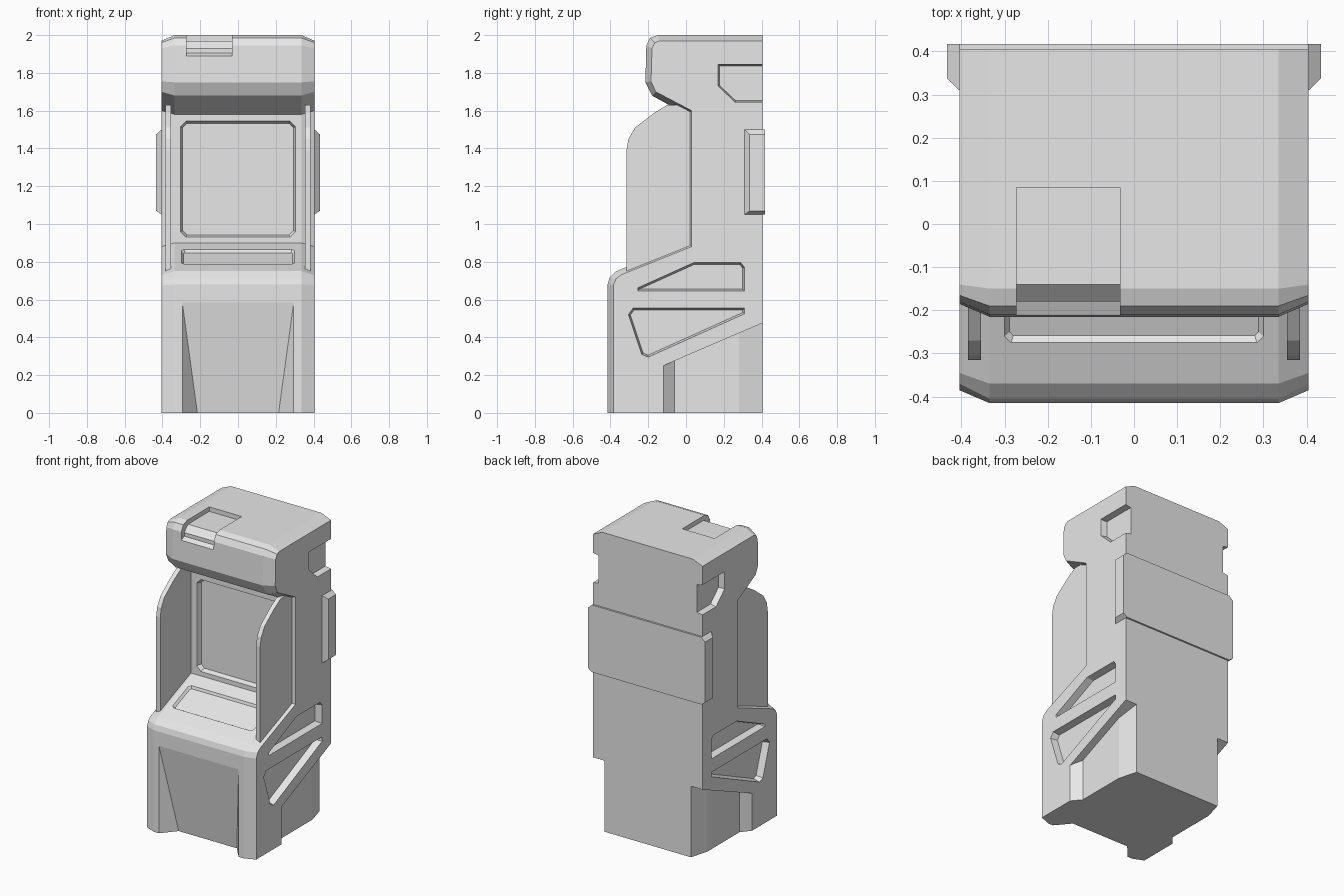
import bpy, bmesh
from mathutils import Vector

cube = bpy.data.objects.get("Cube")
if cube:
    bpy.data.objects.remove(cube, do_unlink=True)

grey = bpy.data.materials.new("cabinet_grey")
grey.use_nodes = True
grey.diffuse_color = (0.8, 0.8, 0.8, 1)
grey.node_tree.nodes["Principled BSDF"].inputs["Base Color"].default_value = (0.8, 0.8, 0.8, 1)


def finish(name, bm):
    bmesh.ops.recalc_face_normals(bm, faces=bm.faces[:])
    mesh = bpy.data.meshes.new(name)
    bm.to_mesh(mesh)
    bm.free()
    mesh.materials.append(grey)
    obj = bpy.data.objects.new(name, mesh)
    bpy.context.collection.objects.link(obj)
    return obj


def loft(name, rings):
    """Skin equal-length rings of 3D points and cap both ends."""
    bm = bmesh.new()
    rows = [[bm.verts.new(p) for p in ring] for ring in rings]
    for a, b in zip(rows, rows[1:]):
        for i in range(len(a)):
            j = (i + 1) % len(a)
            bm.faces.new((a[i], a[j], b[j], b[i]))
    bm.faces.new(rows[0])
    bm.faces.new(rows[-1])
    return finish(name, bm)


def slab(name, profile, x0, x1):
    """Extrude a side profile (y, z) between two x positions."""
    return loft(name, [[(x, y, z) for y, z in profile] for x in (x0, x1)])


def hull(name, points):
    bm = bmesh.new()
    for p in points:
        bm.verts.new(p)
    bmesh.ops.convex_hull(bm, input=bm.verts[:])
    return finish(name, bm)


def recess(points, outward, depth, draft):
    """Cutter for a panel recess whose walls lean inward."""
    bm = bmesh.new()
    face = bm.faces.new([bm.verts.new(p) for p in points])
    out = Vector(outward).normalized()
    face.normal_update()
    if face.normal.dot(out) < 0:
        face.normal_flip()
    bmesh.ops.inset_region(bm, faces=[face], thickness=draft, depth=-depth,
                           use_boundary=True, use_even_offset=True)
    rim = [e for e in bm.edges if e.is_boundary]
    new = bmesh.ops.extrude_edge_only(bm, edges=rim)["geom"]
    bmesh.ops.translate(bm, vec=out * 0.06,
                        verts=[v for v in new if isinstance(v, bmesh.types.BMVert)])
    bmesh.ops.holes_fill(bm, edges=[e for e in bm.edges if e.is_boundary], sides=0)
    return finish("cutter", bm)


def clipped_rect(x, v0, v1, c):
    """Rectangle centred on x = 0 with clipped corners."""
    return [(-x + c, v0), (x - c, v0), (x, v0 + c), (x, v1 - c),
            (x - c, v1), (-x + c, v1), (-x, v1 - c), (-x, v0 + c)]


def cut(obj, cutter):
    mod = obj.modifiers.new("cut", 'BOOLEAN')
    mod.operation = 'DIFFERENCE'
    mod.solver = 'EXACT'
    mod.object = cutter
    bpy.context.view_layer.objects.active = obj
    bpy.ops.object.modifier_apply(modifier=mod.name)
    bpy.data.objects.remove(cutter, do_unlink=True)


# Cabinet: middle profile and a smaller side profile form the chamfered front
middle = [(.405, 0), (-.415, 0), (-.415, .68), (-.405, .715), (-.37, .75), (0, .9),
          (0, 1.58), (-.18, 1.68), (-.215, 1.75), (-.21, 1.945), (-.19, 1.985),
          (-.15, 2), (.405, 2)]
side = [(.405, 0), (-.385, 0), (-.385, .675), (-.37, .71), (-.345, .73), (.03, .88),
        (.03, 1.6), (-.16, 1.7), (-.185, 1.755), (-.18, 1.93), (-.165, 1.96),
        (-.14, 1.97), (.405, 1.97)]
cabinet = loft("cabinet", [[(x, y, z) for y, z in prof] for x, prof in
                           ((-.405, side), (-.335, middle), (.335, middle), (.405, side))])

# Screen and control panel recesses
cut(cabinet, recess([(x, 0, z) for x, z in clipped_rect(.305, .93, 1.545, .03)],
                    (0, -1, 0), .03, .012))
slope = .405
cut(cabinet, recess([(x, y, .9 + slope * y) for x, y in clipped_rect(.3, -.275, -.085, .015)],
                    (0, -slope, 1), .015, .012))

# Tapered kick panel: deepest at the floor, fading out upward
k = 1.17
cut(cabinet, hull("cutter", [p for s in (-1, 1) for p in (
    (s * (.295 - .08 * k), -.415 + .095 * k, -.1), (s * .295, -.415, -.1), (s * .295, -.5, -.1),
    (s * .295, -.415, .585), (s * .295, -.5, .585))]))

# Notch wrapped over the top front edge
cut(cabinet, slab("cutter", [(.085, 2.1), (.085, 1.97), (-.14, 1.97), (-.18, 1.93),
                             (-.18, 1.905), (-.21, 1.89), (-.3, 1.89), (-.3, 2.1)],
                  -.272, -.032))

# Side panels and undercut base, both sides
upper = [(-.255, .645), (-.255, .662), (.04, .795), (.29, .795), (.31, .77), (.31, .645)]
lower = [(-.305, .52), (-.28, .555), (.31, .555), (.31, .525), (-.2, .295), (-.235, .31)]
vent = [(.17, 1.845), (.5, 1.845), (.5, 1.645), (.26, 1.645), (.17, 1.73)]
plan = [(.5, -.12), (.405, -.12), (.355, -.06), (.355, .28), (.32, .405), (.32, .5), (.5, .5)]
for s in (-1, 1):
    for panel, depth, draft in ((upper, .045, .01), (lower, .045, .01), (vent, .04, .008)):
        cut(cabinet, recess([(s * .405, y, z) for y, z in panel], (s, 0, 0), depth, draft))
    cut(cabinet, loft("cutter", [[(s * x, y, -.1) for x, y in plan],
                                 [(s * x, y, .25 + .43 * (y + .12)) for x, y in plan]]))

# Privacy fins beside the screen
fin = [(.04, .85), (-.315, .72), (-.315, 1.39), (-.305, 1.45), (-.27, 1.51),
       (-.17, 1.587), (-.1, 1.63), (.04, 1.63)]
for s, name in ((1, "left_fin"), (-1, "right_fin")):
    slab(name, fin, s * .355, s * .385)

# Band wrapped round the back
hull("back_band", [(s * x, y, z) for s in (-1, 1) for x, y, z in (
    (.405, .31, 1.05), (.405, .31, 1.5), (.433, .337, 1.07), (.433, .337, 1.475),
    (.433, .417, 1.07), (.433, .417, 1.475), (.405, .417, 1.05), (.405, .417, 1.5))])
